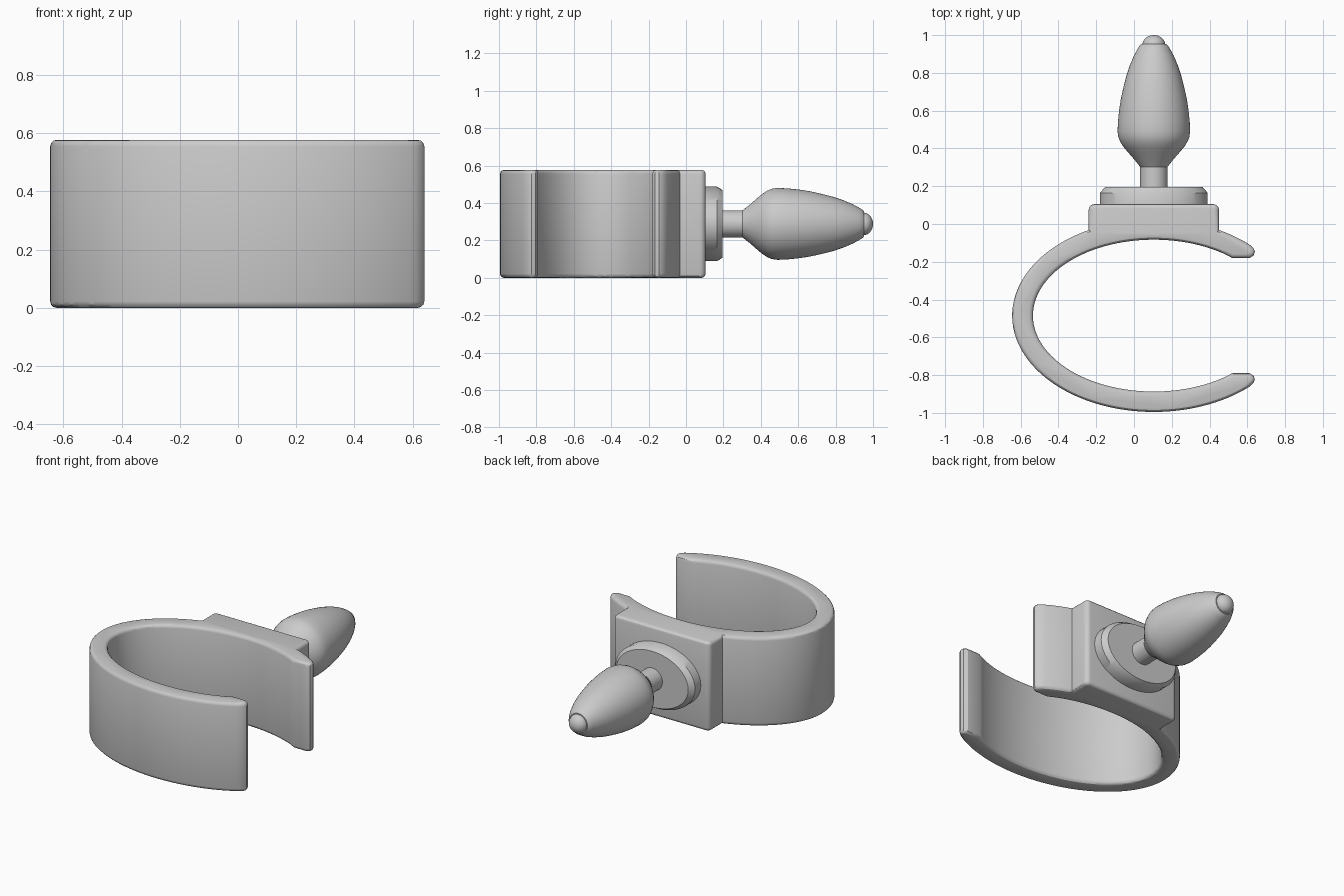
import bpy, bmesh, math
from mathutils import Matrix, Vector

if "Cube" in bpy.data.objects:
    bpy.data.objects.remove(bpy.data.objects["Cube"])

CX, CY, H = 0.105, -0.485, 0.577      # ring centre and band height
CZ = H / 2

grey = bpy.data.materials.new("plain_grey")
grey.diffuse_color = (0.6, 0.6, 0.6, 1)
grey.use_nodes = True
grey.node_tree.nodes["Principled BSDF"].inputs["Base Color"].default_value = grey.diffuse_color


def finish(bm, name, angle=35):
    bmesh.ops.recalc_face_normals(bm, faces=bm.faces)
    mesh = bpy.data.meshes.new(name)
    bm.to_mesh(mesh)
    bm.free()
    ob = bpy.data.objects.new(name, mesh)
    bpy.context.collection.objects.link(ob)
    mesh.materials.append(grey)
    bpy.ops.object.select_all(action='DESELECT')
    ob.select_set(True)
    bpy.context.view_layer.objects.active = ob
    bpy.ops.object.shade_smooth_by_angle(angle=math.radians(angle))
    return ob


def ellipse(rx, ry, x0, x1, n, side):
    """Points on the upper (side=1) or lower (side=-1) half, from x0 to x1."""
    a0, a1 = (math.acos(max(-1, min(1, (x - CX) / rx))) for x in (x0, x1))
    return [(CX + rx * math.cos(a0 + (a1 - a0) * i / n),
             CY + side * ry * math.sin(a0 + (a1 - a0) * i / n)) for i in range(n + 1)]


def corner(x, y, r, a0):
    return [(x + r * math.cos(math.radians(a0 - 90 * i / 5)),
             y + r * math.sin(math.radians(a0 - 90 * i / 5))) for i in range(6)]


def revolve(name, profile, sx=1.0, sz=1.0, seg=64):
    """Turn (y, radius) pairs around the handle axis."""
    bm = bmesh.new()
    rings = []
    for y, r in profile:
        rings.append([bm.verts.new((CX + sx * r * math.cos(2 * math.pi * k / seg), y,
                                    CZ + sz * r * math.sin(2 * math.pi * k / seg)))
                      for k in range(seg)])
    for a, b in zip(rings, rings[1:]):
        for k in range(seg):
            j = (k + 1) % seg
            bm.faces.new((a[k], a[j], b[j], b[k]))
    bm.faces.new(rings[0])
    bm.faces.new(rings[-1])
    return finish(bm, name)


# Open clip band with its square mounting pad, as one outline
RX, RY, IX, IY = 0.75, 0.51, 0.64, 0.402
tip = [(0.632, -0.128), (0.64, -0.145), (0.634, -0.166), (0.612, -0.18), (0.52, -0.18)]
outline = ellipse(RX, RY, -RX + CX, -0.24, 32, 1)
outline += corner(-0.21, 0.075, 0.03, 180) + corner(0.42, 0.075, 0.03, 90)
outline += ellipse(RX, RY, 0.45, 0.612, 8, 1) + tip
outline += ellipse(IX, IY, 0.48, CX - IX, 56, 1)
outline += ellipse(IX, IY, CX - IX, 0.48, 56, -1)[1:]
outline += [(x, 2 * CY - y) for x, y in reversed(tip)]
outline += ellipse(RX, RY, 0.612, CX - RX, 64, -1)[:-1]

bm = bmesh.new()
base = bm.faces.new([bm.verts.new((x, y, 0)) for x, y in outline])
ext = bmesh.ops.extrude_face_region(bm, geom=[base])
bmesh.ops.translate(bm, vec=(0, 0, H), verts=[g for g in ext["geom"] if isinstance(g, bmesh.types.BMVert)])
bmesh.ops.recalc_face_normals(bm, faces=bm.faces)
rims = [e for e in bm.edges if abs(e.verts[0].co.z - e.verts[1].co.z) < 1e-5]
bmesh.ops.bevel(bm, geom=rims, offset=0.022, offset_type='OFFSET', segments=3,
                profile=0.5, affect='EDGES', clamp_overlap=False)
finish(bm, "clip_band", 30)

# Oval flange with a chamfered rim
revolve("oval_flange", [(0.09, 0.285), (0.165, 0.285), (0.196, 0.258)], 1.0, 0.7)

# Neck, turned grip and rounded end button
revolve("neck", [(0.18, 0.073), (0.32, 0.073)], seg=40)
revolve("grip", [(0.303, 0.073), (0.34, 0.102), (0.38, 0.137), (0.41, 0.162), (0.435, 0.178),
                 (0.46, 0.188), (0.49, 0.192), (0.54, 0.190), (0.6, 0.184), (0.66, 0.175),
                 (0.72, 0.162), (0.78, 0.147), (0.84, 0.127), (0.89, 0.106), (0.925, 0.087),
                 (0.945, 0.075), (0.952, 0.066)])
revolve("end_button", [(0.94, 0.06)] + [(0.95 + 0.05 * math.sin(math.radians(a)),
        0.06 * math.cos(math.radians(a))) for a in range(0, 90, 11)], seg=40)
